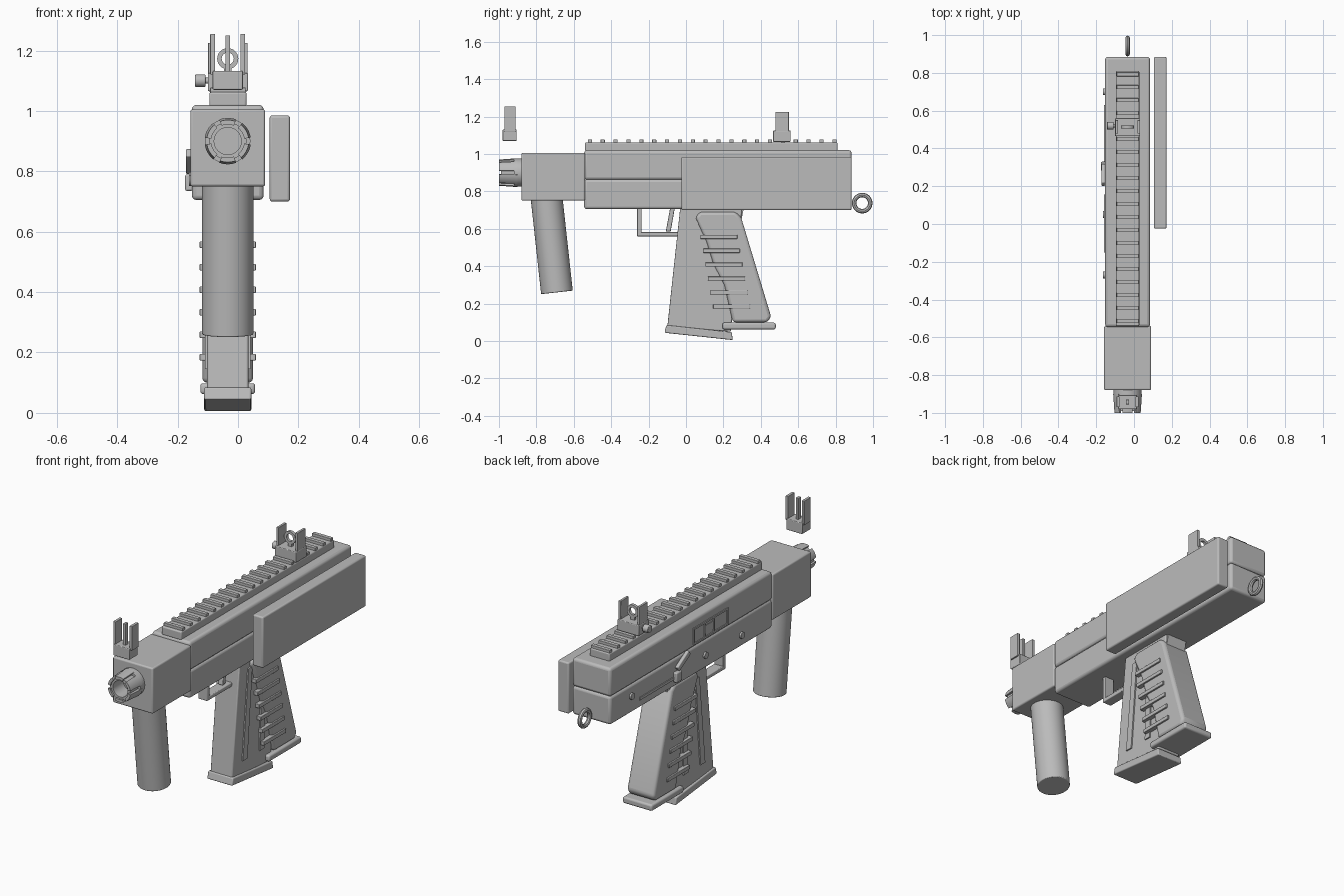
import bpy, bmesh, math
from mathutils import Vector

if "Cube" in bpy.data.objects:
    bpy.data.objects.remove(bpy.data.objects["Cube"], do_unlink=True)

CX = -0.034  # centre line of the body
grey = bpy.data.materials.new("matte grey")
grey.use_nodes = True
grey.diffuse_color = (0.5, 0.5, 0.5, 1)
grey.node_tree.nodes["Principled BSDF"].inputs["Base Color"].default_value = (0.5, 0.5, 0.5, 1)


def finish(name, bm, bevel=0, smooth=True):
    bmesh.ops.recalc_face_normals(bm, faces=bm.faces)
    me = bpy.data.meshes.new(name)
    bm.to_mesh(me)
    bm.free()
    me.materials.append(grey)
    ob = bpy.data.objects.new(name, me)
    bpy.context.collection.objects.link(ob)
    if bevel:
        mod = ob.modifiers.new("Bevel", "BEVEL")
        mod.width, mod.segments, mod.limit_method = bevel, 3, "ANGLE"
    if smooth:
        bpy.ops.object.select_all(action="DESELECT")
        ob.select_set(True)
        bpy.context.view_layer.objects.active = ob
        bpy.ops.object.shade_smooth_by_angle(angle=math.radians(35))
    return ob


def add_prism(bm, pts, x0, x1):
    """Extrude a (y, z) outline from x0 to x1."""
    a = [bm.verts.new((x0, y, z)) for y, z in pts]
    b = [bm.verts.new((x1, y, z)) for y, z in pts]
    bm.faces.new(a)
    bm.faces.new(b[::-1])
    for i in range(len(pts)):
        j = (i + 1) % len(pts)
        bm.faces.new((a[i], b[i], b[j], a[j]))


def prism(name, pts, half, bevel=0, cx=CX):
    bm = bmesh.new()
    add_prism(bm, pts, cx - half, cx + half)
    return finish(name, bm, bevel)


def boxes(name, items, bevel=0):
    bm = bmesh.new()
    for x0, x1, y0, y1, z0, z1 in items:
        add_prism(bm, [(y0, z0), (y1, z0), (y1, z1), (y0, z1)], x0, x1)
    return finish(name, bm, bevel)


def rod(name, p, q, r, sides=32, bevel=0):
    p, q = Vector(p), Vector(q)
    bm = bmesh.new()
    bmesh.ops.create_cone(bm, cap_ends=True, segments=sides, radius1=r, radius2=r, depth=(q - p).length)
    rot = (q - p).to_track_quat("Z", "Y").to_matrix()
    for v in bm.verts:
        v.co = rot @ v.co + (p + q) / 2
    return finish(name, bm, bevel)


def sweep(name, section, centre, axis, arcs, steps):
    """Turn a closed (along, radius) section about the x or y axis through each arc."""
    bm = bmesh.new()
    for a0, a1 in arcs:
        full = a1 - a0 > 6.28
        rings = []
        for k in range(steps + (not full)):
            t = a0 + (a1 - a0) * k / steps
            ring = []
            for d, r in section:
                u, w = r * math.cos(t), r * math.sin(t)
                off = (d, u, w) if axis == "x" else (u, d, w)
                ring.append(bm.verts.new(Vector(centre) + Vector(off)))
            rings.append(ring)
        n = len(section)
        for k in range(steps):
            a, b = rings[k], rings[(k + 1) % len(rings)]
            for i in range(n):
                bm.faces.new((a[i], a[(i + 1) % n], b[(i + 1) % n], b[i]))
        if not full:
            bm.faces.new(rings[0])
            bm.faces.new(rings[-1][::-1])
    return finish(name, bm)


# Receiver in two halves with a seam, and the front block
boxes("receiver_lower", [(-0.153, 0.085, -0.545, 0.885, 0.705, 0.864)], 0.015)
upper = boxes("receiver_upper", [(-0.153, 0.085, -0.545, 0.885, 0.862, 1.02)], 0.015)
boxes("receiver_core", [(-0.145, 0.077, -0.53, 0.875, 0.75, 0.98)])
boxes("front_block", [(-0.158, 0.09, -0.88, -0.54, 0.75, 1.005)], 0.008)
boxes("side_plate", [(0.105, 0.172, -0.025, 0.885, 0.70, 0.985)], 0.008)

# Ejection port frame and bolt on the side
boxes("port_frame", [(-0.158, -0.15, -0.15, 0.155, z, z + 0.01) for z in (0.875, 0.96)]
      + [(-0.158, -0.15, y, y + 0.01, 0.875, 0.97) for y in (-0.15, -0.03, 0.05, 0.145)])
boxes("bolt", [(-0.156, -0.15, -0.03, 0.06, 0.90, 0.945)])

# Side controls: pins, selector lever, catch and slide strip
for i, (y, z) in enumerate([(0.7, 0.8), (0.05, 0.78), (-0.27, 0.77)]):
    rod(f"pin_{i}", (-0.15, y, z), (-0.163, y, z), 0.018, 20)
prism("selector_lever", [(0.20, 0.85), (0.22, 0.875), (0.32, 0.815), (0.30, 0.79)], 0.01, 0.005, -0.163)
boxes("catch", [(-0.175, -0.15, 0.28, 0.33, 0.735, 0.79)], 0.006)
boxes("slide_strip", [(-0.158, -0.15, 0.3, 0.63, 0.75, 0.765)])

# Top rail with cross teeth
boxes("rail", [(-0.095, 0.028, -0.54, 0.81, 1.015, 1.062)], 0.006)
boxes("rail_teeth", [(-0.092, 0.025, -0.525 + i * 0.0688, -0.503 + i * 0.0688, 1.06, 1.077)
                     for i in range(20)], 0.002)

# Sights
boxes("rear_sight_base", [(-0.1, 0.033, 0.465, 0.56, 1.065, 1.125)], 0.004)
boxes("rear_sight_ears", [(x, x + 0.014, 0.478, 0.55, 1.12, 1.225) for x in (-0.099, 0.018)], 0.002)
sweep("rear_sight_ring", [(-0.008, 0.02), (0.008, 0.02), (0.008, 0.035), (-0.008, 0.035)],
      (CX, 0.513, 1.173), "y", [(0, 2 * math.pi)], 28)
boxes("rear_sight_stem", [(CX - 0.012, CX + 0.012, 0.505, 0.521, 1.12, 1.142)])
rod("sight_knob", (-0.142, 0.52, 1.1), (-0.108, 0.52, 1.1), 0.021, 24, 0.003)
rod("sight_knob_stem", (-0.11, 0.52, 1.1), (-0.09, 0.52, 1.1), 0.01, 16)
boxes("front_sight_base", [(-0.084, 0.016, -0.98, -0.905, 1.07, 1.132)], 0.004)
boxes("front_sight_ears", [(x, x + 0.016, -0.97, -0.912, 1.12, 1.255) for x in (-0.092, 0.008)], 0.002)
boxes("front_sight_post", [(CX - 0.008, CX + 0.008, -0.955, -0.93, 1.12, 1.25)], 0.002)

# Muzzle: hollow tube, collar and castellated lugs
turn = [(0, 2 * math.pi)]
hub = (CX, 0, 0.9)
sweep("muzzle_tube", [(-0.99, 0.045), (-0.88, 0.045), (-0.88, 0.062), (-0.99, 0.062)], hub, "y", turn, 36)
sweep("muzzle_collar", [(-0.92, 0.05), (-0.88, 0.05), (-0.88, 0.075), (-0.92, 0.075)], hub, "y", turn, 36)
arcs = [(i * math.pi / 3 + 0.15, i * math.pi / 3 + 0.9) for i in range(6)]
sweep("muzzle_lugs", [(-1.0, 0.055), (-0.9, 0.055), (-0.9, 0.077), (-1.0, 0.07)], hub, "y", arcs, 6)
rod("bore_back", (CX, -0.9, 0.9), (CX, -0.88, 0.9), 0.05)

# Front hand grip
rod("front_grip", (CX, -0.747, 0.78), (CX, -0.69, 0.26), 0.085, 48, 0.004)

# Trigger and guard
boxes("trigger_guard", [(-0.062, -0.006, -0.262, -0.238, 0.56, 0.72),
                        (-0.062, -0.006, -0.262, -0.03, 0.56, 0.582)], 0.004)
prism("trigger", [(-0.085, 0.71), (-0.06, 0.71), (-0.082, 0.585), (-0.108, 0.585)], 0.014, 0.004)

# Magazine with floor plate
prism("magazine", [(-0.03, 0.72), (0.3, 0.72), (0.24, 0.05), (-0.1, 0.075)], 0.068, 0.006)
prism("magazine_floor", [(-0.105, 0.085), (0.245, 0.047), (0.25, 0.005), (-0.115, 0.044)], 0.078, 0.006)
prism("grip_collar", [(-0.025, 0.715), (0.31, 0.715), (0.295, 0.64), (0.1, 0.64)], 0.06)

# Rear grip, heel plate, side ribs and slanted strips
prism("rear_grip", [(0.05, 0.66), (0.075, 0.69), (0.265, 0.69), (0.295, 0.66), (0.455, 0.13), (0.435, 0.1),
                    (0.25, 0.1), (0.205, 0.3), (0.15, 0.4), (0.11, 0.53)], 0.084, 0.016)
boxes("heel_plate", [(-0.125, 0.057, 0.195, 0.48, 0.062, 0.098)], 0.01)
boxes("grip_ribs", [(CX - 0.093, CX + 0.093, 0.077 + i * 0.0135, 0.275 + i * 0.0135,
                     0.546 - i * 0.0745, 0.568 - i * 0.0745) for i in range(6)], 0.003)
prism("front_strip", [(0.035, 0.64), (0.07, 0.645), (0.025, 0.145), (-0.015, 0.145)], 0.075)
prism("rear_strip", [(0.145, 0.42), (0.18, 0.4), (0.175, 0.145), (0.135, 0.145)], 0.075)

# Sling ring
loop = [(0.012 * math.cos(a * math.pi / 4), 0.043 + 0.012 * math.sin(a * math.pi / 4)) for a in range(8)]
sweep("sling_ring", loop, (CX, 0.942, 0.737), "x", turn, 36)
